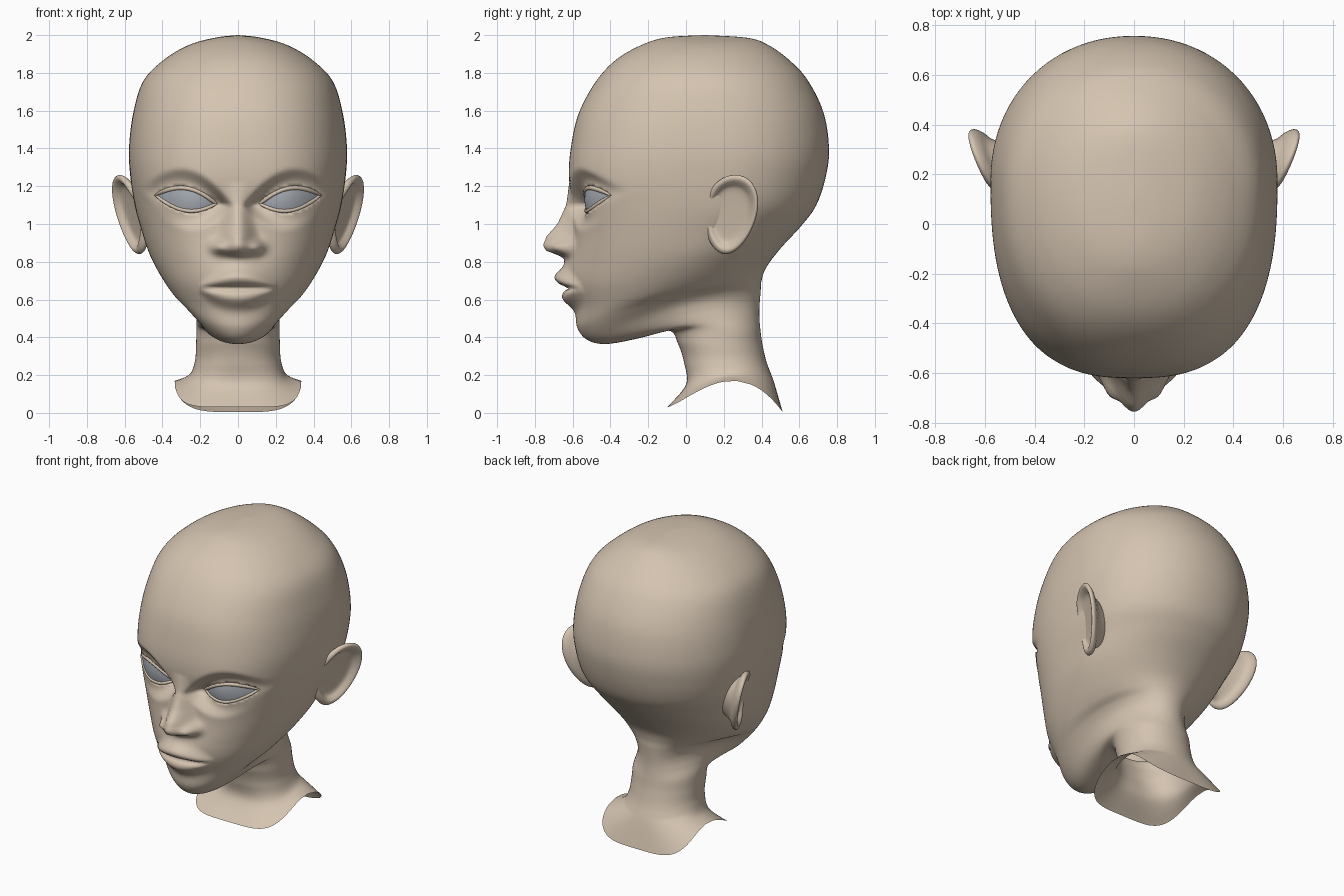
import bpy
import bmesh
from math import sin, cos, pi, exp, sqrt

if "Cube" in bpy.data.objects:
    bpy.data.objects.remove(bpy.data.objects["Cube"], do_unlink=True)


def material(name, rgb):
    mat = bpy.data.materials.new(name)
    mat.use_nodes = True
    colour = (*rgb, 1.0)
    mat.diffuse_color = colour
    bsdf = next(n for n in mat.node_tree.nodes if n.type == 'BSDF_PRINCIPLED')
    bsdf.inputs["Base Color"].default_value = colour
    bsdf.inputs["Roughness"].default_value = 0.7
    return mat


def loft(name, rows, mat, closed=True, cap=False, looped=False, mirrored=False):
    """Skin a list of equally long point rows into a smooth mesh."""
    bm = bmesh.new()
    grid = [[bm.verts.new(p) for p in row] for row in rows]
    count = len(grid[0])
    pairs = list(zip(grid, grid[1:]))
    if looped:
        pairs.append((grid[-1], grid[0]))
    for upper, lower in pairs:
        for j in range(count if closed else count - 1):
            k = (j + 1) % count
            bm.faces.new((upper[j], lower[j], lower[k], upper[k]))
    if cap:
        bm.faces.new(grid[0])
    if looped:
        bmesh.ops.recalc_face_normals(bm, faces=bm.faces[:])
    for face in bm.faces:
        face.smooth = True
    mesh = bpy.data.meshes.new(name)
    bm.to_mesh(mesh)
    bm.free()
    mesh.materials.append(mat)
    obj = bpy.data.objects.new(name, mesh)
    bpy.context.scene.collection.objects.link(obj)
    if mirrored:
        obj.modifiers.new("Mirror", 'MIRROR')
    return obj


def spline(rows, steps):
    """Catmull-Rom interpolation of whole rows of numbers."""
    out = []
    for i in range(len(rows) - 1):
        a, b, c = rows[max(i - 1, 0)], rows[i], rows[i + 1]
        d = rows[min(i + 2, len(rows) - 1)]
        for s in range(steps):
            t = s / steps
            out.append([q + t / 2 * (r - p + t * (2 * p - 5 * q + 4 * r - w
                        + t * (3 * (q - r) + w - p)))
                        for p, q, r, w in zip(a, b, c, d)])
    out.append(list(rows[-1]))
    return out


def along(points, v):
    """Piecewise linear lookup, with points in descending order."""
    if v >= points[0][0]:
        return points[0][1]
    for (a, p), (b, q) in zip(points, points[1:]):
        if v >= b:
            return p + (q - p) * (a - v) / (a - b)
    return points[-1][1]


def bell(d, width):
    return exp(-0.5 * (d / width) ** 2)


skin = material("warm beige skin", (0.66, 0.55, 0.435))
eye_grey = material("blue grey eye", (0.37, 0.4, 0.44))

# Eye opening: an almond on a gently domed surface
EYE_X, EYE_Z, EYE_W, EYE_H, TILT = 0.275, 1.13, 0.148, 0.056, 0.022


def eye_depth(x, z):
    return -0.537 + 3 * (x - 0.22) ** 2 + 2.5 * (z - EYE_Z) ** 2


def almond(t, v, scale=1.0):
    x = EYE_X + EYE_W * t * scale
    z = EYE_Z + TILT * t + EYE_H * v * (1 - t * t) * scale
    return x, eye_depth(x, z), z


# Face relief: nose, lips and eye sockets pushed along y
NOSE_HEIGHT = [(1.22, 0), (1.1, .035), (1.0, .085), (.935, .14), (.885, .153),
               (.858, .128), (.835, .06), (.82, .022), (.79, .006), (.76, 0)]
NOSE_WIDTH = [(1.2, .08), (1.05, .09), (.95, .12), (.87, .15), (.8, .14)]


def face_relief(x, y, z):
    x = abs(x)
    if y > -0.15:
        return y
    # Eye socket, with the skin tucked behind the eye inside the almond
    t = (x - EYE_X) / EYE_W
    e = t * t + abs(z - EYE_Z - TILT * t) / EYE_H
    if e < 1.1:
        y = eye_depth(x, z) + 0.03
    elif e < 3:
        f = (e - 1.1) / 1.9
        f = f * f * (3 - 2 * f)
        y = (eye_depth(x, z) - 0.006) * (1 - f) + y * f
    # Nose ridge and wings
    reach = min(1, x / along(NOSE_WIDTH, z))
    y -= along(NOSE_HEIGHT, z) * (0.5 + 0.5 * cos(pi * reach))
    y -= 0.06 * bell(x - 0.105, 0.028) * bell(z - 0.878, 0.024)
    # Muzzle and lips
    y -= 0.022 * bell(x, 0.11) * bell(z - 0.76, 0.05)
    q = 1 - (x / 0.21) ** 2
    if q > 0:
        r = q ** 0.7
        y -= 0.06 * r * bell(z - 0.66 - 0.053 * q, 0.012 + 0.022 * q)
        y -= 0.05 * r * bell(z - 0.66 + 0.055 * q, 0.012 + 0.023 * q)
        y += 0.032 * sqrt(q) * bell(z - 0.66, 0.009)
    return y


# Head and neck sections: front y, front z, back y, back z,
# half width, y of widest point, squareness (and upward arch of the sides)
SKULL = [
    (.095, 2, .105, 2, .002, .1, 2),
    (-.1, 1.988, .33, 1.985, .12, .1, 2),
    (-.23, 1.95, .44, 1.945, .26, .1, 2.1),
    (-.37, 1.87, .55, 1.865, .395, .1, 2.2),
    (-.48, 1.75, .645, 1.76, .502, .12, 2.3),
    (-.57, 1.58, .728, 1.59, .555, .15, 2.4),
    (-.61, 1.4, .757, 1.4, .577, .17, 2.55),
    (-.62, 1.25, .74, 1.25, .57, .17, 2.65),
    (-.6, 1.1, .69, 1.1, .547, .14, 2.6),
    (-.597, .95, .61, .99, .512, .06, 2.4),
    (-.615, .8, .5, .87, .467, 0, 2.2),
]
JAW_AND_NECK = [
    (-.62, .67, .425, .77, .405, -.08, 2.1, 0),
    (-.587, .55, .4, .7, .345, -.13, 2, .02),
    (-.575, .45, .395, .64, .285, -.13, 1.95, .06),
    (-.52, .385, .39, .58, .243, -.07, 1.9, .085),
    (-.42, .365, .388, .53, .225, 0, 1.9, .085),
    (-.25, .395, .39, .48, .22, .08, 2, .06),
    (-.09, .435, .395, .43, .22, .17, 2.1, .015),
    (-.04, .36, .405, .36, .222, .19, 2.2, 0),
    (-.01, .265, .428, .265, .228, .21, 2.3, .01),
    (0, .15, .465, .165, .258, .24, 2.9, .045),
    (-.1, .03, .512, .004, .335, .27, 4, .155),
]
FRONT, BACK = 64, 24
half = [pi / 2 * i / FRONT for i in range(FRONT)]
half += [pi / 2 * (1 + i / BACK) for i in range(BACK + 1)]
angles = half + [2 * pi - a for a in half[-2:0:-1]]

rings = []
sections = [(*row, 0) for row in SKULL] + JAW_AND_NECK
for yf, zf, yb, zb, width, mid, n, arch in spline(sections, 10):
    back_n = 2.1 + 1.5 * max(0, n - 2.7)
    ring = []
    for a in angles:
        s = min(1, abs(sin(a)))
        if cos(a) > 0:
            y = mid - (mid - yf) * max(0, 1 - s ** n) ** (1 / n)
        else:
            y = mid + (yb - mid) * max(0, 1 - s ** back_n) ** (1 / back_n)
        f = max(0, (y - yf) / (yb - yf))
        g = f ** 1.3
        z = zf + (zb - zf) * f + 4 * arch * g * (1 - g)
        x = width * sin(a)
        ring.append((x, face_relief(x, y, z), z))
    rings.append(ring)
loft("head_and_neck", rings, skin, cap=True)

# Eyes
steps = [i / 12 - 1 for i in range(25)]
loft("eyes", [[almond(t, -v, 1.07) for t in steps] for v in steps[::3]],
     eye_grey, closed=False, mirrored=True)

# Eyelids: a tube around each almond
lid_rows = []
for i in range(64):
    a = 2 * pi * i / 64
    t, side = cos(a), (1 if sin(a) >= 0 else -1)
    x, y, z = almond(t, side, 1.06)
    out_x, out_z = t ** 3, sin(a)
    size = sqrt(out_x ** 2 + out_z ** 2)
    radius = 0.012 if side > 0 else 0.01
    lid_rows.append([(x + radius * cos(b) * out_x / size,
                      y + radius * sin(b),
                      z + radius * cos(b) * out_z / size)
                     for b in [2 * pi * k / 10 for k in range(10)]])
loft("eyelids", lid_rows, skin, looped=True, mirrored=True)

# Ears: bowl, rolled rim and root, each as (scale, outward offset)
EAR = [(.02, -.03), (.35, -.03), (.66, -.026), (.78, -.008), (.87, .006),
       (.95, .005), (1, -.012), (.92, -.036), (.74, -.06), (.55, -.13)]
ear_rows = []
for scale, offset in spline(EAR, 3):
    row = []
    for i in range(48):
        a = 2 * pi * i / 48
        dy = scale * (.14 * cos(a) * (1 + .15 * sin(a)) + .025 * sin(a))
        dz = scale * .21 * sin(a)
        sink = 6 * max(0, -dy - .06) ** 2
        row.append((.585 + .4 * dy + .2 * dz + offset - sink,
                    .235 + dy, 1.05 + dz))
    ear_rows.append(row)
loft("ears", ear_rows, skin, cap=True, mirrored=True)
